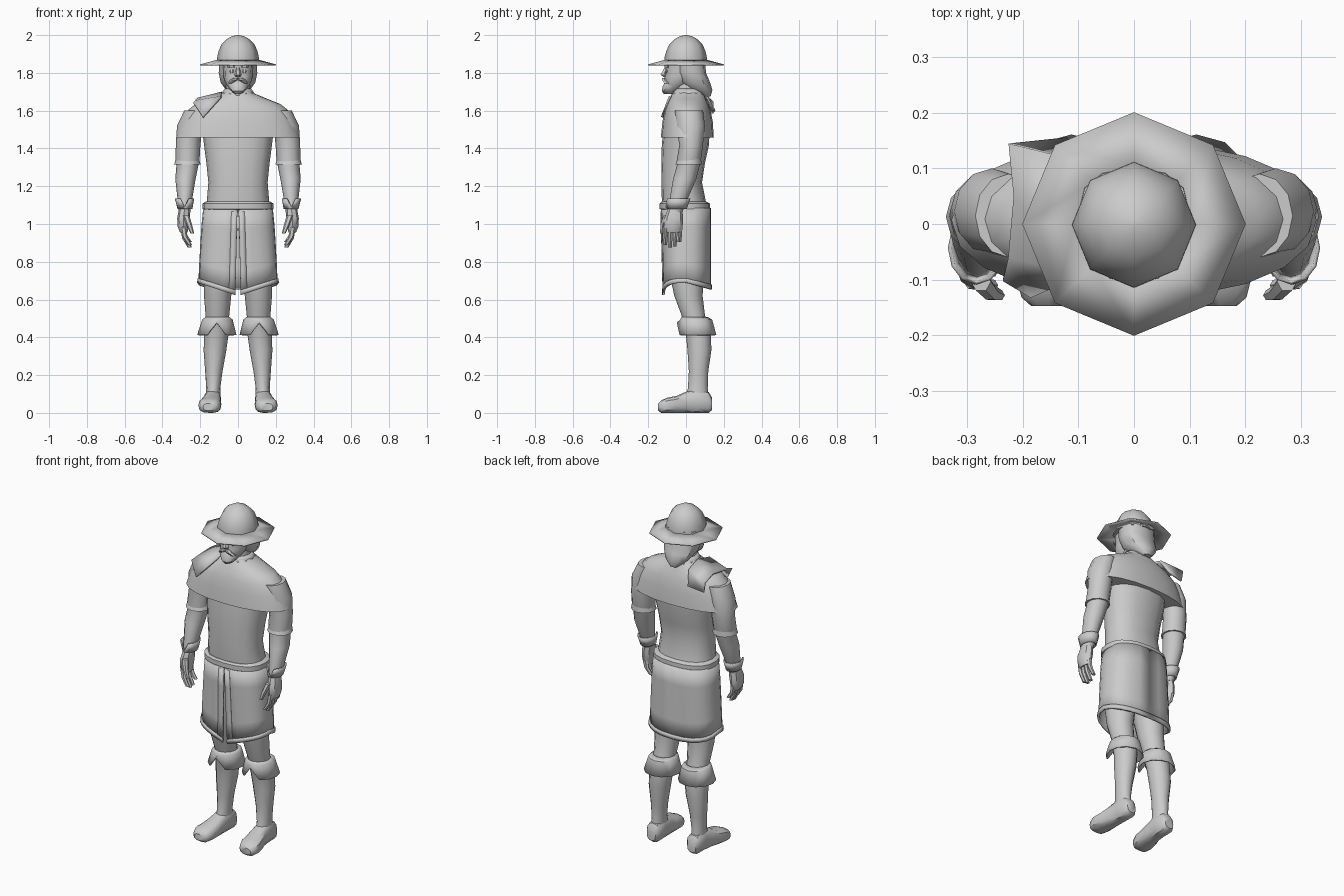
import bpy, bmesh, math
from mathutils import Vector

GREY = bpy.data.materials.new("plain grey")
GREY.diffuse_color = (0.6, 0.6, 0.6, 1)


def finish(name, bm, mirror=False, thick=0, angle=40):
    bmesh.ops.recalc_face_normals(bm, faces=bm.faces)
    me = bpy.data.meshes.new(name)
    bm.to_mesh(me)
    bm.free()
    me.materials.append(GREY)
    for p in me.polygons:
        p.use_smooth = True
    me.set_sharp_from_angle(angle=math.radians(angle))
    ob = bpy.data.objects.new(name, me)
    bpy.context.collection.objects.link(ob)
    if thick:
        m = ob.modifiers.new("thickness", 'SOLIDIFY')
        m.thickness = thick
        m.offset = 0
    if mirror:
        ob.modifiers.new("mirror", 'MIRROR')
    return ob


def grid(bm, rows, closed):
    vs = [[bm.verts.new(c) for c in r] for r in rows]
    for a, b in zip(vs, vs[1:]):
        n = len(a)
        for i in range(n if closed else n - 1):
            j = (i + 1) % n
            bm.faces.new((a[i], a[j], b[j], b[i]))
    return vs


def oval(t, p):
    f = lambda v: math.copysign(abs(v) ** (2 / p), v) if abs(v) > 1e-6 else 0
    return f(math.cos(t)), f(math.sin(t))


def loft(name, rings, n=12, p=2.0, axis='z', caps=True, notch=0, bm=None, **kw):
    """rings: (position on axis, centre x, half width, low side, high side)"""
    own = bm is None
    bm = bm or bmesh.new()
    rows = []
    for k, (h, cx, rx, lo, hi) in enumerate(rings):
        row = []
        for i in range(n):
            c, s = oval(2 * math.pi * i / n, p)
            x, o = cx + rx * c, (lo + hi) / 2 + (hi - lo) / 2 * s
            up = notch if k == len(rings) - 1 and i == 3 * n // 4 else 0
            row.append((x, o, h + up) if axis == 'z' else (x, h, o))
        rows.append(row)
    vs = grid(bm, rows, True)
    if caps:
        bm.faces.new(vs[0])
        bm.faces.new(vs[-1])
    if own:
        return finish(name, bm, **kw)


# Hat: eight-sided brim and domed crown
loft("hat_brim", [(1.868, 0, .105, -.105, .105), (1.842, 0, .2, -.2, .2)], 8,
     caps=False, thick=.006)
loft("hat_crown", [(1.855, 0, .112, -.115, .112), (1.88, 0, .111, -.114, .111),
                   (1.915, 0, .103, -.105, .103), (1.95, 0, .088, -.089, .088),
                   (1.978, 0, .062, -.062, .062), (1.995, 0, .03, -.03, .03),
                   (2.0, 0, .006, -.006, .006)], 8, angle=60)

# Head, hair and neck
loft("head", [(1.88, 0, .08, -.105, .05), (1.83, 0, .08, -.112, .05),
              (1.81, 0, .077, -.108, .05), (1.78, 0, .077, -.113, .04),
              (1.745, 0, .066, -.112, .02), (1.71, 0, .042, -.115, -.03),
              (1.69, 0, .02, -.11, -.06)], 12, 2.3)
loft("hair", [(1.88, 0, .1, -.065, .1), (1.80, 0, .102, -.055, .106),
              (1.75, 0, .092, -.035, .127), (1.71, 0, .065, .01, .14),
              (1.675, 0, .025, .08, .13)], 12, 2.4)
loft("neck", [(1.62, 0, .075, -.065, .09), (1.76, 0, .06, -.06, .07)], 10)
loft("nose", [(1.828, 0, .009, -.115, -.095), (1.79, 0, .018, -.137, -.095),
              (1.778, 0, .014, -.122, -.095)], 6)
loft("beard", [(1.752, 0, .05, -.112, -.04), (1.73, 0, .054, -.126, -.03),
               (1.705, 0, .038, -.13, -.05), (1.688, 0, .015, -.118, -.07)], 10)
loft("mustache", [(1.772, .012, .014, -.128, -.1), (1.763, .02, .021, -.13, -.1),
                  (1.745, .042, .012, -.118, -.08)], 6, mirror=True)
loft("brow", [(1.838, .035, .024, -.118, -.08), (1.826, .033, .022, -.116, -.08)],
     6, mirror=True)
loft("eye", [(1.818, .034, .01, -.109, -.095), (1.808, .034, .013, -.112, -.095),
             (1.8, .034, .008, -.109, -.095)], 6, mirror=True)

# Torso with a short mantle over the shoulders
loft("torso", [(1.06, 0, .175, -.122, .115), (1.12, 0, .165, -.128, .105),
               (1.22, 0, .157, -.13, .085), (1.32, 0, .167, -.131, .1),
               (1.42, 0, .18, -.128, .122), (1.5, 0, .19, -.12, .125)], 16, 2.3)
loft("mantle", [(1.705, 0, .07, -.062, .09), (1.69, 0, .088, -.072, .095),
                (1.665, 0, .15, -.085, .105), (1.635, 0, .225, -.1, .118),
                (1.6, 0, .268, -.113, .13), (1.54, 0, .3, -.125, .142),
                (1.458, 0, .328, -.133, .147)], 20, 2.15)
loft("collar", [(1.68, 0, .09, -.074, .098), (1.715, 0, .066, -.06, .085)], 12,
     caps=False, thick=.008)

# Square flap laid over one shoulder, front to back
bm = bmesh.new()
flap = [(-.185, -.235, -.128, 1.565, 1.64), (-.09, -.225, -.088, 1.672, 1.65),
        (-.085, -.215, .02, 1.695, 1.662), (-.095, -.225, .11, 1.675, 1.645),
        (-.12, -.215, .15, 1.6, 1.585)]
rows = [[(a, y, z0), (b, y + (.03 if i < 4 else -.01), z1)]
        for i, (a, b, y, z0, z1) in enumerate(flap)]
grid(bm, rows, False)
finish("shoulder_flap", bm, thick=.012, angle=30)

# Arms, wrist cuffs and hands
loft("arm", [(1.6, .225, .06, -.06, .09), (1.52, .255, .068, -.055, .1),
             (1.42, .264, .065, -.035, .09), (1.33, .268, .064, -.05, .078),
             (1.31, .268, .058, -.048, .072), (1.24, .278, .054, -.068, .055),
             (1.14, .281, .04, -.085, .012), (1.06, .283, .03, -.095, -.02)],
     12, mirror=True)
loft("sleeve_hem", [(1.345, .268, .062, -.045, .08), (1.315, .268, .07, -.056, .082)],
     12, mirror=True)
loft("wrist_cuff", [(1.08, .281, .036, -.095, .0), (1.135, .283, .048, -.106, .02)],
     12, caps=False, notch=-.045, thick=.007, mirror=True)
bm = bmesh.new()
loft("", [(1.08, .283, .03, -.095, -.02), (1.03, .288, .034, -.115, -.015),
          (.985, .29, .029, -.118, -.018), (.955, .287, .02, -.11, -.025)], 8, bm=bm)
for i, length in enumerate((.075, .09, .085, .06)):
    y = -.105 + .025 * i
    loft("", [(.985, .29, .016, y - .013, y + .013),
              (.97 - length / 2, .282, .014, y - .014, y + .01),
              (.965 - length, .255, .011, y - .016, y + .006)], 6, bm=bm)
loft("", [(1.045, .275, .018, -.122, -.085), (.995, .258, .015, -.138, -.108),
          (.95, .242, .01, -.138, -.118)], 6, bm=bm)
finish("hand", bm, mirror=True)

# Belt
loft("belt", [(1.118, 0, .172, -.13, .108), (1.108, 0, .187, -.139, .127),
              (1.08, 0, .187, -.139, .128), (1.074, 0, .178, -.13, .12)], 20, 2.4)


# Skirt: two halves split at the front, with a raised border
def skirt_point(u, v, out=0):
    t = -math.pi / 2 + math.pi * u
    c, s = oval(t, 2.5)
    rx = .18 + .025 * v ** .7 + out
    x = max(rx * c, 0)
    y = (.128 + out) * s
    front = max(0, -s)
    hem = .695 - .065 * (1 - x / rx) if front > 0 else .695 - .035 * s
    gap = (.003 + .011 * v) * (1 - u) ** 4
    y += .012 * v * front ** 4
    return (x + gap, y, 1.085 + (hem - 1.085) * v)


def skirt_patch(name, u0, u1, v0, v1, nu, nv, out, thick):
    bm = bmesh.new()
    grid(bm, [[skirt_point(u0 + (u1 - u0) * i / nu, v0 + (v1 - v0) * j / nv, out)
               for i in range(nu + 1)] for j in range(nv + 1)], False)
    finish(name, bm, mirror=True, thick=thick)


skirt_patch("skirt", 0, 1, 0, 1, 12, 4, 0, .008)
skirt_patch("skirt_hem", 0, 1, .955, 1.015, 12, 1, .004, .012)
skirt_patch("skirt_front_border", 0, .035, .04, .97, 1, 4, .003, .01)

# Legs, boots, flared boot cuffs and feet
loft("leg", [(.98, .088, .085, -.1, .1), (.75, .1, .083, -.09, .095),
             (.62, .108, .072, -.062, .088), (.52, .109, .063, -.025, .1),
             (.46, .112, .06, -.01, .115)], 12, mirror=True)
loft("boot_shaft", [(.5, .11, .068, -.025, .125), (.41, .115, .064, .0, .133),
                    (.33, .122, .06, .008, .134), (.22, .128, .046, .015, .118),
                    (.13, .131, .037, .01, .115), (.06, .133, .042, -.01, .125)],
     12, mirror=True)
loft("boot_cuff", [(.505, .108, .062, -.02, .11), (.492, .109, .077, -.028, .135),
                   (.412, .112, .1, -.045, .157)], 12, caps=False, notch=.065,
     thick=.008, mirror=True)
loft("foot", [(.138, .133, .028, .015, .08), (.12, .132, .042, 0, .11),
              (.06, .133, .044, 0, .13), (.0, .137, .047, 0, .112),
              (-.05, .144, .056, 0, .09), (-.1, .15, .06, 0, .08),
              (-.132, .152, .05, 0, .066), (-.147, .153, .032, .012, .05)],
     12, 2.7, axis='y', mirror=True)
